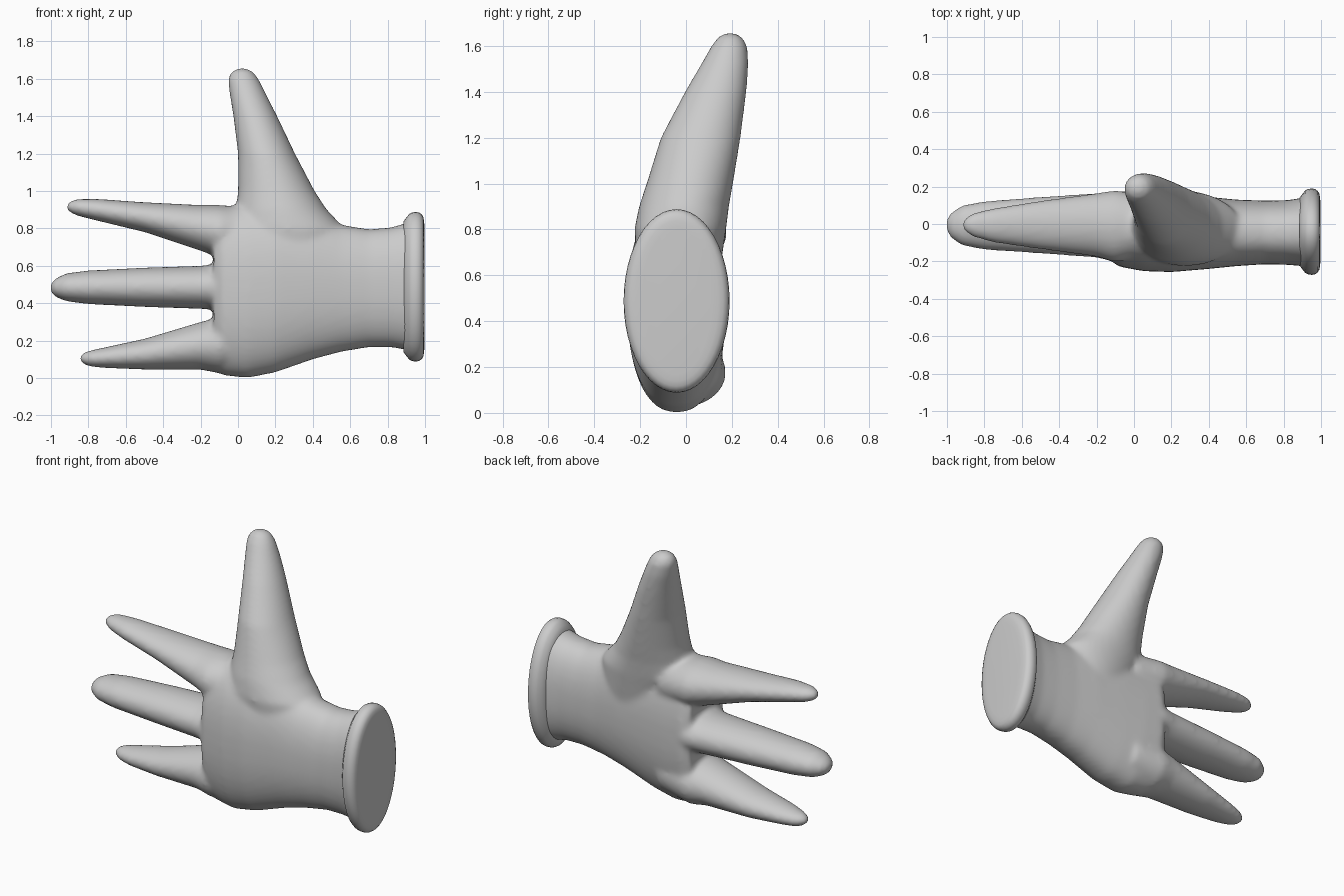
import bpy, bmesh, math
from mathutils import Vector

cube = bpy.data.objects.get("Cube")
if cube:
    bpy.data.objects.remove(cube, do_unlink=True)

grey = bpy.data.materials.new("soft grey")
grey.use_nodes = True
grey.diffuse_color = (0.6, 0.6, 0.6, 1)
grey.node_tree.nodes["Principled BSDF"].inputs["Base Color"].default_value = (0.6, 0.6, 0.6, 1)


def loft(bm, rings, axis="x", power=2.0, sides=48):
    """Join oval rings (position, low, high, y low, y high) into a closed tube."""
    previous = first = None
    for pos, lo, hi, y0, y1 in rings:
        ring = []
        for i in range(sides):
            a = math.tau * i / sides
            c, s = math.cos(a), math.sin(a)
            u = (lo + hi) / 2 + (hi - lo) / 2 * math.copysign(abs(s) ** (2 / power), s)
            y = (y0 + y1) / 2 + (y1 - y0) / 2 * math.copysign(abs(c) ** (2 / power), c)
            ring.append(bm.verts.new((pos, y, u) if axis == "x" else (u, y, pos)))
        if previous:
            for i in range(sides):
                j = (i + 1) % sides
                bm.faces.new((previous[i], previous[j], ring[j], ring[i]))
        first = first or ring
        previous = ring
    bm.faces.new(first[::-1])
    bm.faces.new(previous)


def make_object(name, bm):
    bmesh.ops.recalc_face_normals(bm, faces=bm.faces)
    mesh = bpy.data.meshes.new(name)
    bm.to_mesh(mesh)
    bm.free()
    mesh.materials.append(grey)
    obj = bpy.data.objects.new(name, mesh)
    bpy.context.collection.objects.link(obj)
    for face in mesh.polygons:
        face.use_smooth = True
    return obj


hand = bmesh.new()
# Palm and wrist
loft(hand, [(0.95, .13, .86, -.24, .16), (0.9, .15, .83, -.225, .14),
            (0.82, .165, .805, -.218, .127), (0.7, .165, .795, -.215, .125),
            (0.55, .14, .82, -.225, .13), (0.4, .1, .88, -.24, .145),
            (0.2, .03, .92, -.257, .16), (0.05, .0, .92, -.252, .17),
            (-0.08, .015, .92, -.228, .175), (-0.13, .05, .9, -.19, .15)], power=2.3)
# Index, middle and little fingers
loft(hand, [(0.1, .62, .91, -.16, .15), (-0.1, .645, .925, -.205, .18),
            (-0.2, .68, .925, -.175, .165), (-0.5, .78, .94, -.135, .125),
            (-0.75, .84, .958, -.1, .085), (-0.86, .867, .958, -.07, .06),
            (-0.9, .885, .945, -.045, .035), (-0.917, .9, .93, -.02, .015)])
loft(hand, [(0.1, .38, .59, -.16, .15), (-0.1, .365, .61, -.205, .18),
            (-0.2, .37, .6, -.18, .165), (-0.5, .38, .59, -.158, .145),
            (-0.8, .395, .575, -.138, .122), (-0.92, .41, .56, -.115, .1),
            (-0.98, .435, .53, -.075, .06), (-1.006, .465, .5, -.025, .02)])
loft(hand, [(0.1, .06, .36, -.16, .15), (-0.1, .025, .325, -.2, .175),
            (-0.2, .045, .3, -.175, .16), (-0.5, .045, .21, -.135, .125),
            (-0.7, .053, .167, -.1, .085), (-0.79, .06, .148, -.07, .06),
            (-0.83, .075, .135, -.045, .035), (-0.847, .09, .12, -.02, .015)])
# Thumb
loft(hand, [(0.5, .1, .6, -.2, .13), (0.8, -.03, .57, -.225, .175),
            (0.9, -.01, .475, -.205, .187), (1.0, .0, .41, -.172, .205),
            (1.2, .0, .305, -.11, .238), (1.4, -.025, .21, -.005, .264),
            (1.52, -.045, .15, .065, .273), (1.6, -.055, .11, .11, .268),
            (1.64, -.035, .08, .14, .245), (1.656, .0, .045, .17, .215)], axis="z")
glove = make_object("glove_hand", hand)
# Fuse the parts into one soft skin
fuse = glove.modifiers.new("fuse", "REMESH")
fuse.mode = "VOXEL"
fuse.voxel_size = 0.014
fuse.use_smooth_shade = True
soften = glove.modifiers.new("soften", "SMOOTH")
soften.factor = 0.5
soften.iterations = 14

# Rolled rim with a flat end
rim = bmesh.new()
profile = [(.885, .05), (.9, .03), (.915, .011), (.93, .003), (.95, 0), (.968, .003),
           (.983, .014), (.991, .028), (.995, .05), (.997, .08)]
loft(rim, [(x, .088 + d, .888 - d, -.272 + d, .19 - d) for x, d in profile])
cuff = make_object("cuff_rim", rim)
bpy.ops.object.select_all(action="DESELECT")
cuff.select_set(True)
bpy.context.view_layer.objects.active = cuff
bpy.ops.object.shade_smooth_by_angle(angle=math.radians(45))
